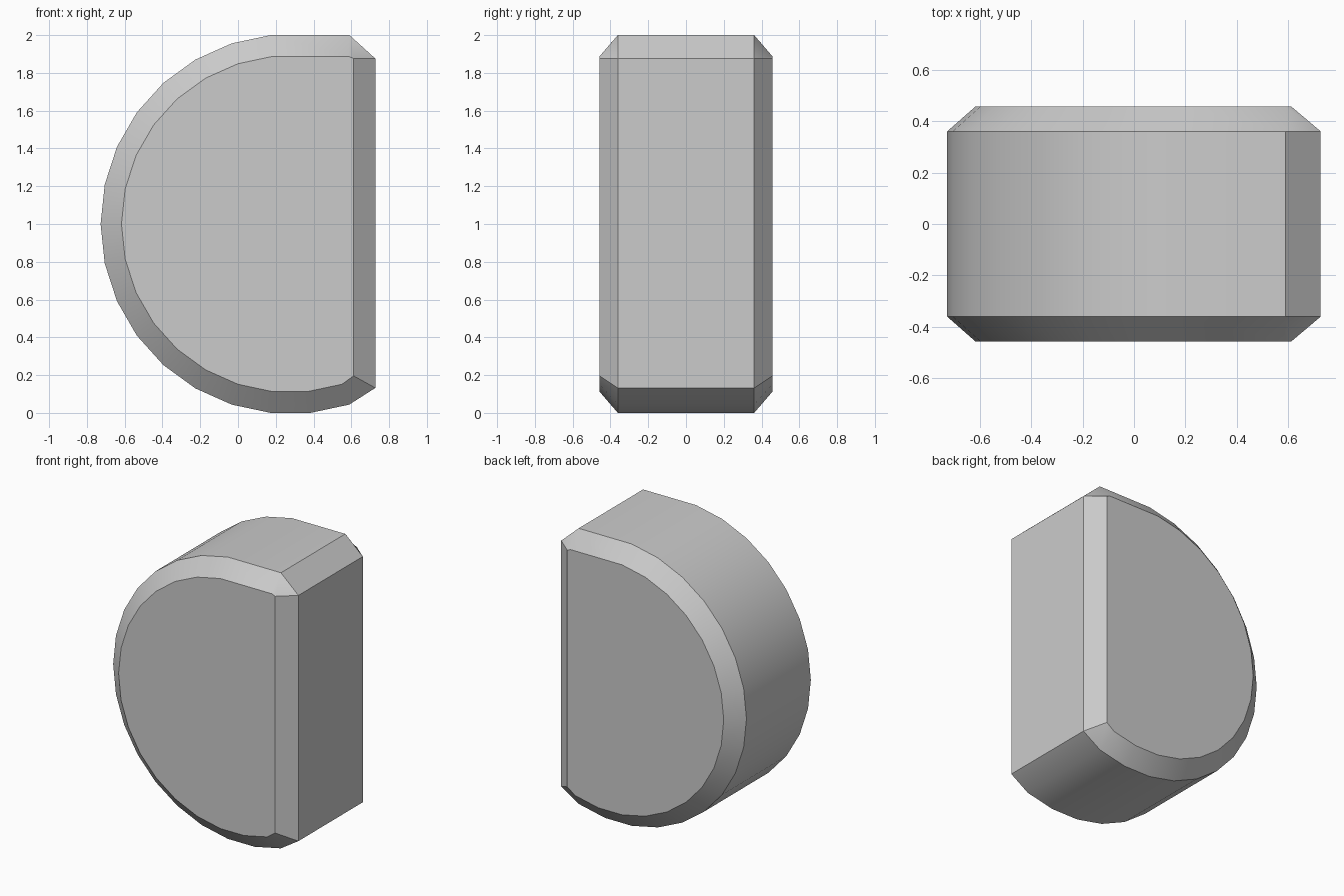
import bpy, bmesh
from math import sin, cos, radians

if "Cube" in bpy.data.objects:
    bpy.data.objects.remove(bpy.data.objects["Cube"])


def d_profile(cx, r, corners):
    """Rounded left side from a 30-sided circle, closed by the right-hand corners."""
    arc = [(cx + r * cos(radians(a)), 1 + r * sin(radians(a))) for a in range(96, 289, 12)]
    return arc + corners


# Outer rim, and the smaller face outline it is chamfered to
rim = d_profile(0.278, 1.0055, [(0.727, 0.132), (0.727, 1.876), (0.59, 2.0)])
face = d_profile(0.275, 0.892, [(0.612, 0.196), (0.612, 1.876), (0.587, 1.887)])

# Stack the outlines from front to back and skin them
bm = bmesh.new()
loops = [[bm.verts.new((x, y, z)) for x, z in outline]
         for outline, y in ((face, -0.458), (rim, -0.361), (rim, 0.361), (face, 0.458))]
n = len(rim)
for a, b in zip(loops, loops[1:]):
    for i in range(n):
        j = (i + 1) % n
        bm.faces.new((a[i], a[j], b[j], b[i]))
bm.faces.new(loops[0])
bm.faces.new(loops[-1])
bmesh.ops.recalc_face_normals(bm, faces=bm.faces)

mesh = bpy.data.meshes.new("chamfered_d_block")
bm.to_mesh(mesh)
bm.free()
block = bpy.data.objects.new("chamfered_d_block", mesh)
bpy.context.collection.objects.link(block)

# Smooth the curved rim, keep chamfer edges sharp
bpy.context.view_layer.objects.active = block
block.select_set(True)
bpy.ops.object.shade_smooth_by_angle(angle=radians(30))
